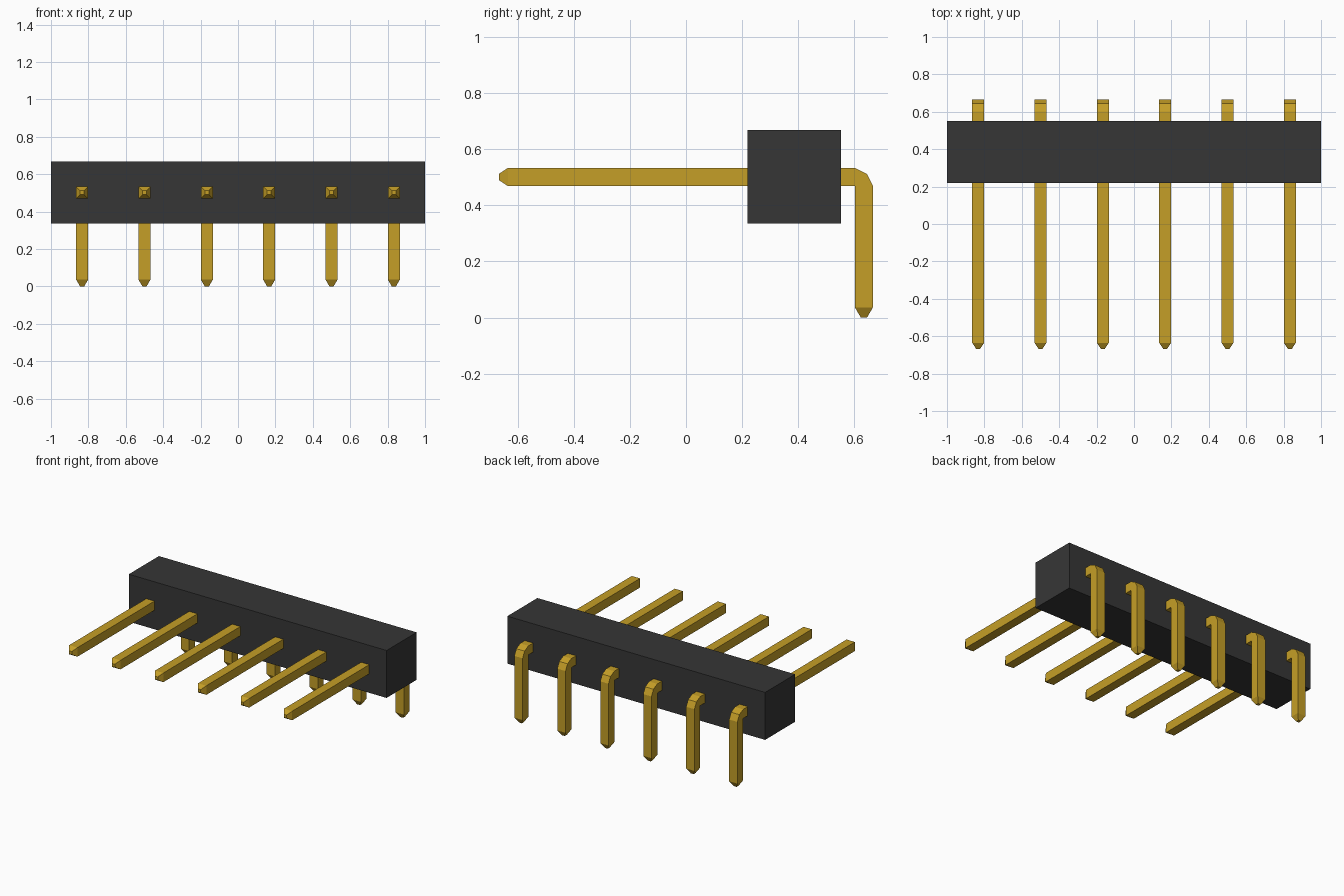
import bpy
import bmesh

old = bpy.data.objects.get("Cube")
if old:
    bpy.data.objects.remove(old, do_unlink=True)


def make_material(name, rgb, metallic=0.0):
    mat = bpy.data.materials.new(name)
    mat.use_nodes = True
    colour = (*rgb, 1.0)
    mat.diffuse_color = colour
    mat.node_tree.nodes["Principled BSDF"].inputs["Base Color"].default_value = colour
    return mat


def add_object(name, mesh, x=0.0):
    obj = bpy.data.objects.new(name, mesh)
    obj.location.x = x
    bpy.context.collection.objects.link(obj)
    return obj


gold = make_material("gold", (0.56, 0.345, 0.02))
black = make_material("black plastic", (0.037, 0.037, 0.037))

# Housing block
bpy.ops.mesh.primitive_cube_add(size=1, location=(0, 0.385, 0.502))
housing = bpy.context.object
housing.name = "housing"
housing.scale = (2, 0.333, 0.333)
housing.data.materials.append(black)

# Bent square pin: sections along its path, from front tip to lower tip
HALF, TIP = 0.032, 0.011
PIN_Z, LEG_Y, FRONT = 0.501, 0.634, -0.667
inner = (LEG_Y - HALF, PIN_Z - HALF)

# Each section: half width, outer (y, z), inner (y, z)
sections = [
    (TIP, (FRONT, PIN_Z + TIP), (FRONT, PIN_Z - TIP)),
    (HALF, (FRONT + 0.032, PIN_Z + HALF), (FRONT + 0.032, PIN_Z - HALF)),
    (HALF, (inner[0], PIN_Z + HALF), inner),
    (HALF, (inner[0] + 0.043, inner[1] + 0.043), inner),
    (HALF, (LEG_Y + HALF, inner[1]), inner),
    (HALF, (LEG_Y + HALF, 0.036), (LEG_Y - HALF, 0.036)),
    (TIP, (LEG_Y + TIP, 0), (LEG_Y - TIP, 0)),
]

bm = bmesh.new()
rings = []
for w, outer, inside in sections:
    corners = [(-w, *outer), (w, *outer), (w, *inside), (-w, *inside)]
    rings.append([bm.verts.new(c) for c in corners])
for a, b in zip(rings, rings[1:]):
    for i in range(4):
        j = (i + 1) % 4
        bm.faces.new((a[i], a[j], b[j], b[i]))
bm.faces.new(rings[0])
bm.faces.new(rings[-1])

# Collapse the sharp inner corner of the bend
bmesh.ops.remove_doubles(bm, verts=bm.verts, dist=0.0005)
bmesh.ops.recalc_face_normals(bm, faces=bm.faces)
pin_mesh = bpy.data.meshes.new("pin")
bm.to_mesh(pin_mesh)
bm.free()
pin_mesh.materials.append(gold)

# Row of pins
COUNT = 6
for i in range(COUNT):
    add_object(f"pin_{i + 1}", pin_mesh, (2 * i + 1) / COUNT - 1)
